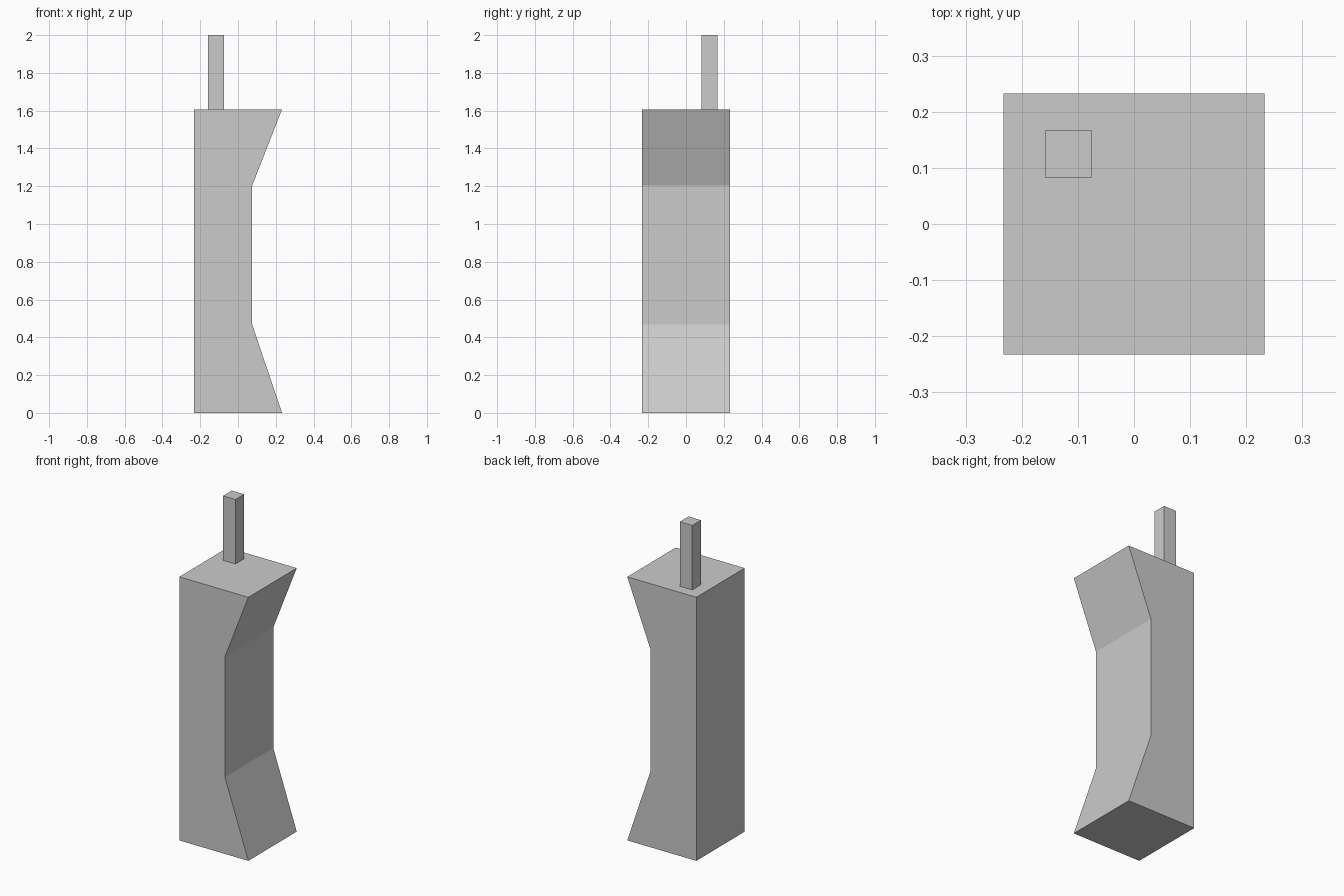
import bpy, bmesh
from mathutils import Vector

if "Cube" in bpy.data.objects:
    bpy.data.objects.remove(bpy.data.objects["Cube"])

HALF = 0.233      # half width of the body
TOP = 1.607       # top of the body


def extrude_profile(name, points, direction):
    """Make a closed solid by extruding a flat outline."""
    bm = bmesh.new()
    face = bm.faces.new([bm.verts.new(p) for p in points])
    result = bmesh.ops.extrude_face_region(bm, geom=[face], use_keep_orig=True)
    moved = [g for g in result["geom"] if isinstance(g, bmesh.types.BMVert)]
    bmesh.ops.translate(bm, verts=moved, vec=Vector(direction))
    bmesh.ops.recalc_face_normals(bm, faces=bm.faces)
    mesh = bpy.data.meshes.new(name)
    bm.to_mesh(mesh)
    bm.free()
    obj = bpy.data.objects.new(name, mesh)
    bpy.context.collection.objects.link(obj)
    return obj


# Handset body: side outline with the recessed grip, extruded front to back
outline = [(-HALF, 0), (HALF, 0), (0.075, 0.468), (0.075, 1.203),
           (HALF, TOP), (-HALF, TOP)]
extrude_profile("handset_body", [(x, -HALF, z) for x, z in outline],
                (0, 2 * HALF, 0))

# Antenna: square rod standing on the rear left of the top
x0, x1, y0, y1 = -0.159, -0.075, 0.083, 0.167
extrude_profile("antenna",
                [(x0, y0, TOP), (x1, y0, TOP), (x1, y1, TOP), (x0, y1, TOP)],
                (0, 0, 2.0 - TOP))
